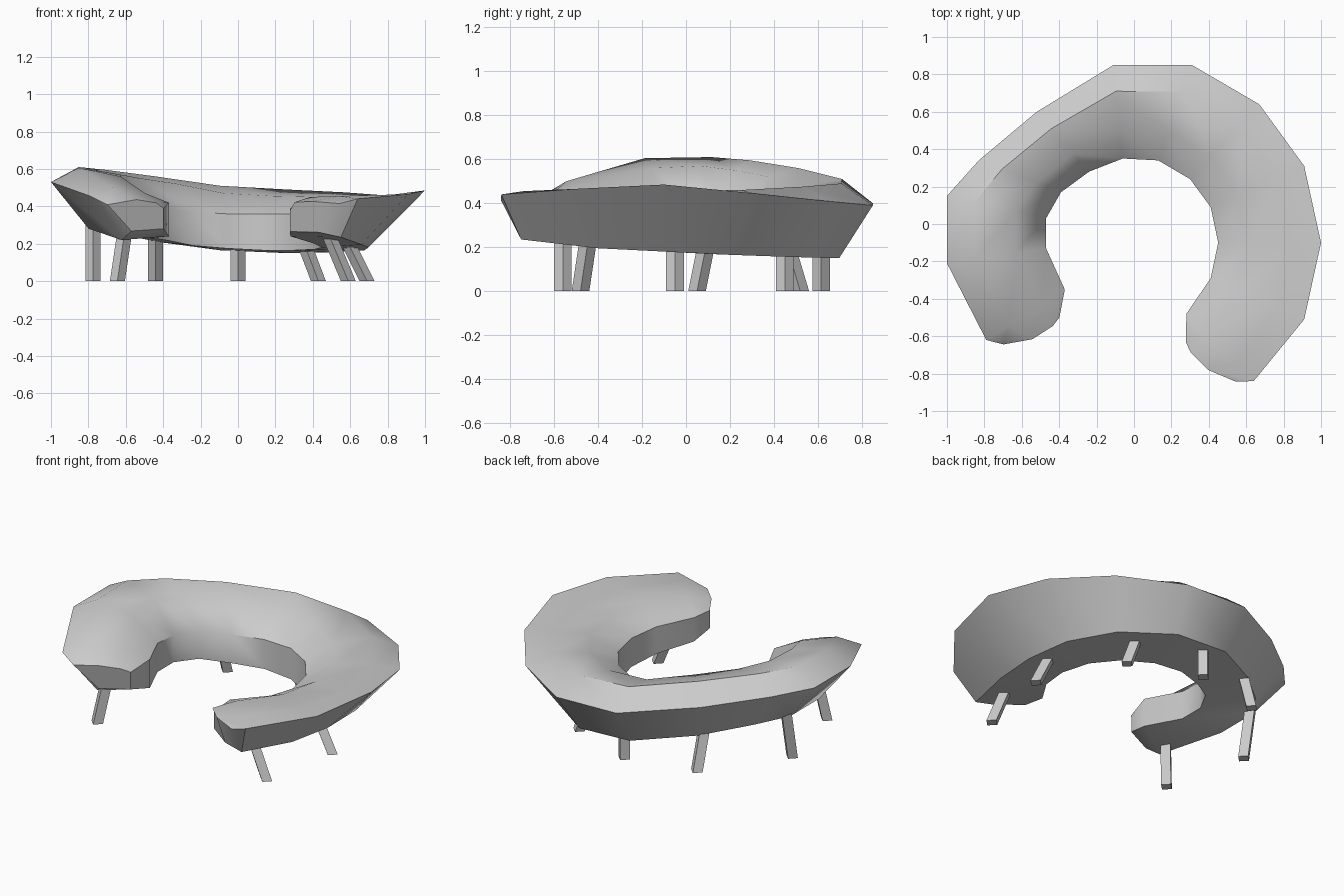
import bpy, bmesh
from mathutils import Vector

if "Cube" in bpy.data.objects:
    bpy.data.objects.remove(bpy.data.objects["Cube"])

# Plan outlines of the C-shaped seat, left end round the back to right end
outer = [(-.79, -.62), (-1, -.21), (-1, .15), (-.83, .34), (-.52, .6), (-.11, .85),
         (.31, .85), (.67, .64), (.91, .31), (1, -.1), (.91, -.51), (.64, -.84)]
inner = [(-.37, -.35), (-.47, -.13), (-.47, .03), (-.39, .17), (-.24, .28), (-.06, .35),
         (.13, .34), (.30, .24), (.41, .09), (.45, -.1), (.41, -.29), (.28, -.48)]
# Heights of each long edge at every station
rim = [.455, .53, .53, .50, .45, .40, .39, .41, .445, .485, .465, .44]
ridge = [.50, .605, .61, .595, .56, .51, .49, .475, .46, .455, .455, .455]
shoulder = [.47, .56, .57, .55, .52, .47, .455, .45, .45, .45, .45, .45]
lip = [.42, .41, .40, .39, .37, .36, .36, .36, .36, .36, .37, .39]
base_in = [.24, .23, .23, .22, .19, .175, .165, .165, .17, .18, .2, .24]
base_out = [.22, .28, .28, .26, .21, .165, .15, .155, .165, .18, .195, .235]
base_inset = [.4, .38, .38, .36, .32, .3, .3, .37, .47, .55, .5, .25]


def finish(name, bm, angle):
    bmesh.ops.recalc_face_normals(bm, faces=bm.faces)
    me = bpy.data.meshes.new(name)
    bm.to_mesh(me)
    bm.free()
    ob = bpy.data.objects.new(name, me)
    bpy.context.collection.objects.link(ob)
    bpy.ops.object.select_all(action='DESELECT')
    ob.select_set(True)
    bpy.context.view_layer.objects.active = ob
    bpy.ops.object.shade_smooth_by_angle(angle=angle)
    return ob


def section(i):
    o, n = Vector(outer[i]), Vector(inner[i])
    spec = [(0, rim[i]), (.28, ridge[i]), (.7, shoulder[i]), (1, lip[i]),
            (1, base_in[i]), (base_inset[i], base_out[i])]
    return [(*o.lerp(n, t), z) for t, z in spec]


def end_cap(i, side, pull):
    # Rounded end: the section shrunk and pushed outwards
    o, n = Vector(outer[i]), Vector(inner[i])
    d = (n - o).normalized()
    out = Vector((d.y, -d.x)) * side
    mid = .34
    spec = [(.13, .07, rim[i]), (.42, .13, ridge[i]), (.68, .13, shoulder[i]),
            (.79, .11, lip[i]), (.79, .11, base_in[i]), (.42, .08, base_out[i])]
    return [(*(o.lerp(n, t) + out * k), z + (mid - z) * pull) for t, k, z in spec]


# Seat body
rings = [end_cap(0, 1, .4)] + [section(i) for i in range(12)] + [end_cap(11, -1, .25)]
bm = bmesh.new()
loops = [[bm.verts.new(p) for p in r] for r in rings]
for a, b in zip(loops, loops[1:]):
    for k in range(6):
        j = (k + 1) % 6
        bm.faces.new((a[k], a[j], b[j], b[k]))
bm.faces.new(loops[0])
bm.faces.new(loops[-1])
finish("seat_body", bm, .75)

# Legs: four-sided posts, foot position and lean per unit height
legs = {
    "left_front_leg": (-.645, -.48, .15, .15, .27),
    "left_middle_leg": (-.775, .05, 0, .2, .34),
    "left_back_leg": (-.44, .52, 0, -.3, .25),
    "back_leg": (0, .615, 0, 0, .22),
    "right_back_leg": (.43, .45, -.38, 0, .22),
    "right_middle_leg": (.69, -.05, -.5, 0, .22),
    "right_front_leg": (.59, -.56, -.42, 0, .26),
}
for name, (x, y, sx, sy, h) in legs.items():
    bm = bmesh.new()
    bmesh.ops.create_cone(bm, cap_ends=True, segments=4, radius1=.04, radius2=.04, depth=h)
    for v in bm.verts:
        z = v.co.z + h / 2
        v.co = (v.co.x + x + sx * z, v.co.y + y + sy * z, z)
    finish(name, bm, 1.0)
